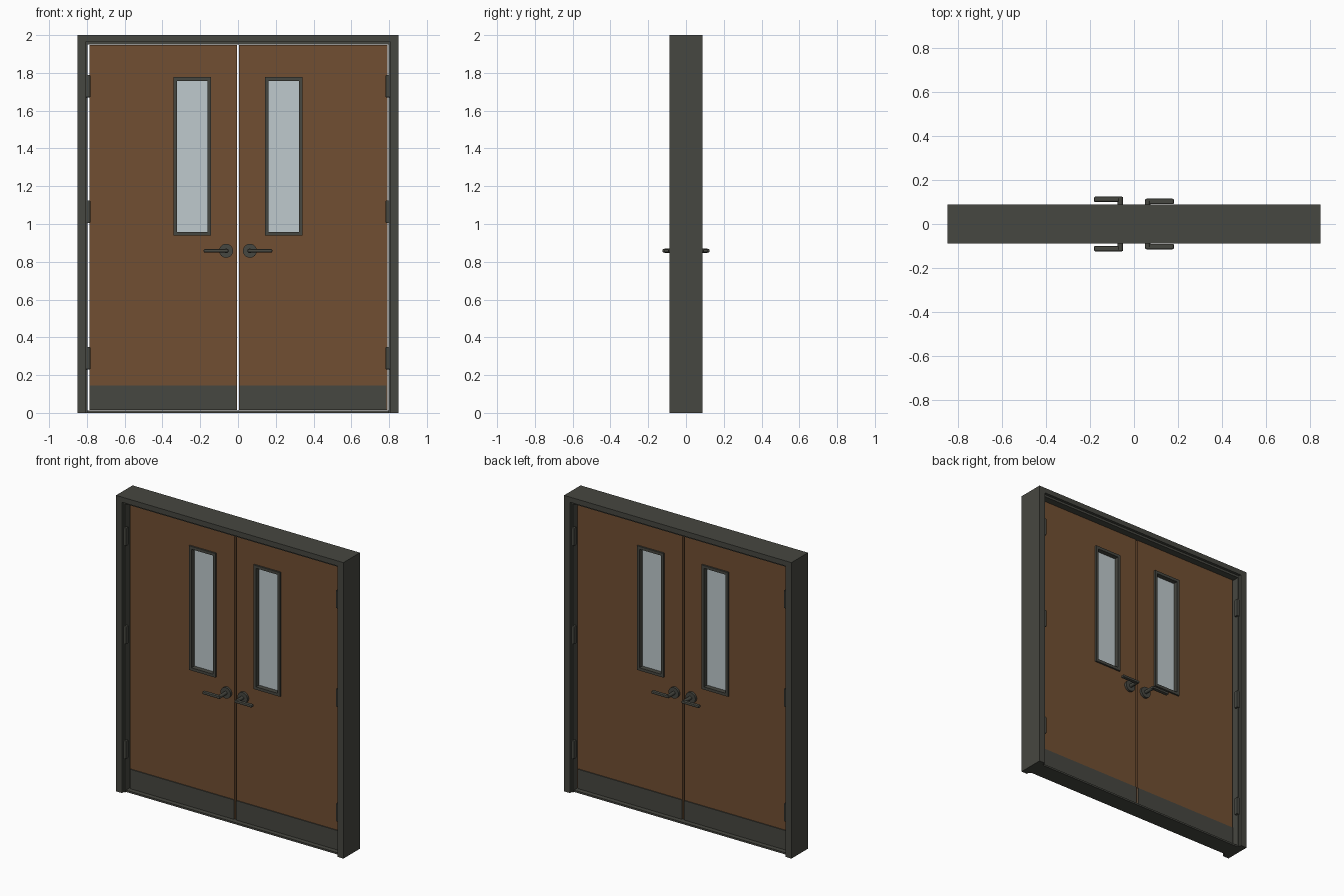
import bpy, bmesh, math
from mathutils import Matrix

cube = bpy.data.objects.get("Cube")
if cube:
    bpy.data.objects.remove(cube, do_unlink=True)


def material(name, rgb):
    m = bpy.data.materials.new(name)
    m.use_nodes = True
    m.diffuse_color = (*rgb, 1)
    node = m.node_tree.nodes["Principled BSDF"]
    node.inputs["Base Color"].default_value = (*rgb, 1)
    node.inputs["Roughness"].default_value = 0.6
    return m


METAL = material("dark bronze metal", (0.062, 0.063, 0.052))
WOOD = material("brown wood", (0.165, 0.078, 0.032))
GLASS = material("pale glass", (0.52, 0.59, 0.61))


def finish(name, bm, mat, bevel=0.0, smooth=False):
    bmesh.ops.recalc_face_normals(bm, faces=bm.faces)
    mesh = bpy.data.meshes.new(name)
    bm.to_mesh(mesh)
    bm.free()
    ob = bpy.data.objects.new(name, mesh)
    bpy.context.collection.objects.link(ob)
    mesh.materials.append(mat)
    if bevel:
        mod = ob.modifiers.new("soft edges", 'BEVEL')
        mod.width = bevel
        mod.segments = 2
    if smooth:
        bpy.ops.object.select_all(action='DESELECT')
        ob.select_set(True)
        bpy.context.view_layer.objects.active = ob
        bpy.ops.object.shade_smooth_by_angle()
    return ob


def box(name, x, y, z, mat, bevel=0.0):
    bm = bmesh.new()
    size = [abs(b - a) for a, b in (x, y, z)]
    mid = [(a + b) / 2 for a, b in (x, y, z)]
    bmesh.ops.create_cube(bm, size=1, matrix=Matrix.Translation(mid) @ Matrix.Diagonal((*size, 1)))
    return finish(name, bm, mat, bevel)


def extrude_y(bm, depth):
    out = bmesh.ops.extrude_face_region(bm, geom=bm.faces[:])
    verts = [g for g in out["geom"] if isinstance(g, bmesh.types.BMVert)]
    bmesh.ops.translate(bm, verts=verts, vec=(0, 2 * depth, 0))


def rect(x, z):
    return [(x[0], z[0]), (x[1], z[0]), (x[1], z[1]), (x[0], z[1])]


def ring(name, outer, inner, depth, mat):
    """Rectangular panel with a rectangular opening, centred on y = 0."""
    bm = bmesh.new()
    a, b = [[bm.verts.new((x, -depth, z)) for x, z in rect(*r)] for r in (outer, inner)]
    for i in range(4):
        j = (i + 1) % 4
        bm.faces.new((a[i], a[j], b[j], b[i]))
    extrude_y(bm, depth)
    return finish(name, bm, mat)


def arch(name, half, top, inner_half, inner_top, depth):
    """Portal outline, open at the floor."""
    bm = bmesh.new()
    a, b = [[bm.verts.new((x, -depth, z)) for x, z in ((-w, 0), (-w, t), (w, t), (w, 0))]
            for w, t in ((half, top), (inner_half, inner_top))]
    for i in range(3):
        bm.faces.new((a[i], a[i + 1], b[i + 1], b[i]))
    extrude_y(bm, depth)
    return finish(name, bm, METAL)


def rod(name, x, y, z, radius):
    """Round plate or post running along y."""
    bm = bmesh.new()
    place = Matrix.Translation((x, sum(y) / 2, z)) @ Matrix.Rotation(math.pi / 2, 4, 'X')
    bmesh.ops.create_cone(bm, cap_ends=True, segments=24, radius1=radius, radius2=radius,
                          depth=abs(y[1] - y[0]), matrix=place)
    return finish(name, bm, METAL, smooth=True)


# Door frame: casing, inner lining and floor sill
arch("frame_casing", 0.85, 2.0, 0.805, 1.965, 0.088)
arch("frame_lining", 0.82, 1.98, 0.796, 1.95, 0.07)
box("threshold", (-0.8, 0.8), (-0.06, 0.06), (0, 0.012), METAL)

FACE = 0.027  # half the thickness of a door
for s, side in ((1, "left"), (-1, "right")):
    def span(a, b):
        return tuple(sorted((s * a, s * b)))

    # Door leaf with its window
    edge = 0.792 if s > 0 else 0.787
    ring(side + "_door", (span(0.006, edge), (0.014, 1.947)),
         (span(0.155, 0.327), (0.95, 1.765)), FACE, WOOD)
    ring(side + "_window_frame", (span(0.143, 0.341), (0.938, 1.777)),
         (span(0.162, 0.322), (0.957, 1.758)), FACE + 0.011, METAL)
    box(side + "_glass", span(0.16, 0.324), (-0.006, 0.006), (0.955, 1.76), GLASS)

    # Fittings on both faces of the leaf
    reach = 0.115 if s > 0 else 0.125
    for f, face in ((-1, "front"), (1, "back")):
        tag = side + "_" + face + "_"
        box(tag + "kick_plate", span(0.008, 0.785), (f * FACE, f * (FACE + 0.006)),
            (0.015, 0.146), METAL)
        rod(tag + "rosette", s * 0.063, (f * FACE, f * (FACE + 0.016)), 0.858, 0.037)
        rod(tag + "handle_post", s * 0.062, (f * FACE, f * (reach - 0.01)), 0.858, 0.012)
        box(tag + "lever", span(0.05, 0.182), (f * (reach - 0.025), f * reach),
            (0.849, 0.867), METAL, bevel=0.006)
        for i, z in enumerate((0.29, 1.065, 1.73)):
            box(tag + "hinge_" + str(i + 1), span(0.782, 0.807),
                (f * 0.05, f * 0.076), (z - 0.06, z + 0.06), METAL, bevel=0.004)
